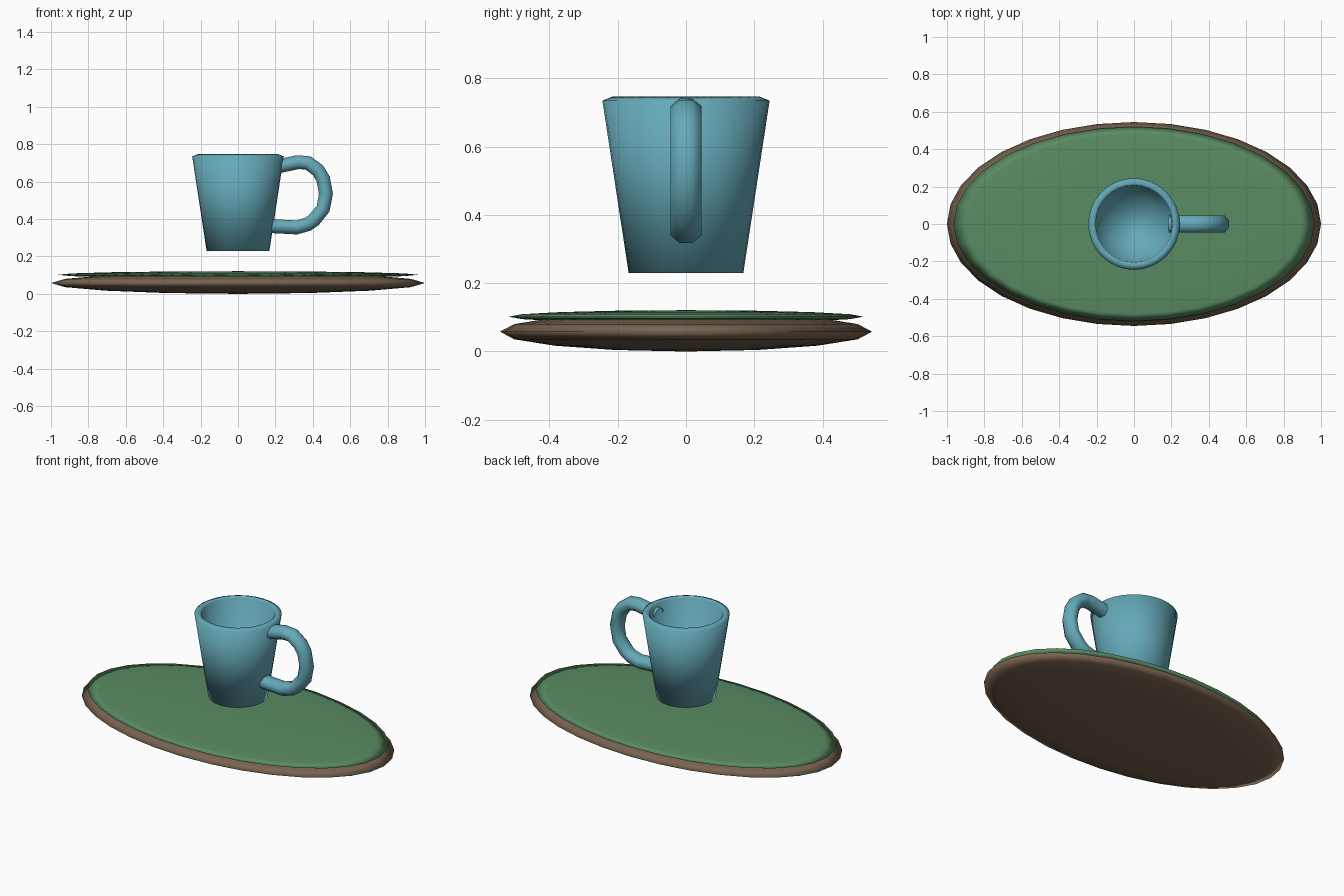
import bpy, bmesh, math
from mathutils import Vector

if "Cube" in bpy.data.objects:
    bpy.data.objects.remove(bpy.data.objects["Cube"])


def material(name, rgb):
    m = bpy.data.materials.new(name)
    m.diffuse_color = (*rgb, 1)
    m.use_nodes = True
    m.node_tree.nodes["Principled BSDF"].inputs["Base Color"].default_value = m.diffuse_color
    return m


TEAL = material("teal glaze", (0.13, 0.40, 0.48))
GREEN = material("green cloth", (0.10, 0.26, 0.125))
BROWN = material("brown wood", (0.19, 0.125, 0.08))


def finish(bm, name, mat):
    bmesh.ops.recalc_face_normals(bm, faces=bm.faces)
    for f in bm.faces:
        f.smooth = True
    mesh = bpy.data.meshes.new(name)
    bm.to_mesh(mesh)
    bm.free()
    mesh.materials.append(mat)
    obj = bpy.data.objects.new(name, mesh)
    bpy.context.collection.objects.link(obj)
    return obj


def bridge(bm, rings, closed_ends):
    for a, b in zip(rings, rings[1:]):
        n = len(a)
        for i in range(n):
            j = (i + 1) % n
            bm.faces.new((a[i], a[j], b[j], b[i]))
    if closed_ends:
        bm.faces.new(rings[0])
        bm.faces.new(rings[-1])


def flat_oval(name, size, z, mat):
    bm = bmesh.new()
    bmesh.ops.create_uvsphere(bm, u_segments=32, v_segments=8, radius=1)
    bmesh.ops.scale(bm, vec=size, verts=bm.verts)
    bmesh.ops.translate(bm, vec=(0, 0, z), verts=bm.verts)
    return finish(bm, name, mat)


# Oval base and the thinner oval lying on it
flat_oval("oval_base", (1.0, 0.545, 0.058), 0.058, BROWN)
flat_oval("oval_top", (0.965, 0.52, 0.019), 0.102, GREEN)

# Tapered cup: outer wall, bevelled rim, inner wall and floor
bm = bmesh.new()
profile = [(0.168, 0.23), (0.245, 0.735), (0.215, 0.747), (0.205, 0.735), (0.14, 0.27)]
SIDES = 32
rings = []
for r, z in profile:
    rings.append([bm.verts.new((r * math.cos(math.tau * i / SIDES),
                                r * math.sin(math.tau * i / SIDES), z))
                  for i in range(SIDES)])
bridge(bm, rings, True)
finish(bm, "cup", TEAL)

# Handle: eight-sided tube swept along a bent path, ends open inside the cup
path = [Vector((x, 0, z)) for x, z in [
    (0.19, 0.677), (0.32, 0.704), (0.375, 0.70), (0.428, 0.66), (0.455, 0.615),
    (0.47, 0.535), (0.455, 0.455), (0.405, 0.394), (0.375, 0.373),
    (0.315, 0.355), (0.165, 0.363)]]
bm = bmesh.new()
rings = []
for k, p in enumerate(path):
    tangent = (path[min(k + 1, len(path) - 1)] - path[max(k - 1, 0)]).normalized()
    side = Vector((0, 1, 0))
    normal = tangent.cross(side)
    ring = []
    for i in range(8):
        a = math.tau * (i + 0.5) / 8
        ring.append(bm.verts.new(p + side * 0.0487 * math.cos(a)
                                 + normal * 0.0405 * math.sin(a)))
    rings.append(ring)
bridge(bm, rings, False)
finish(bm, "handle", TEAL)
